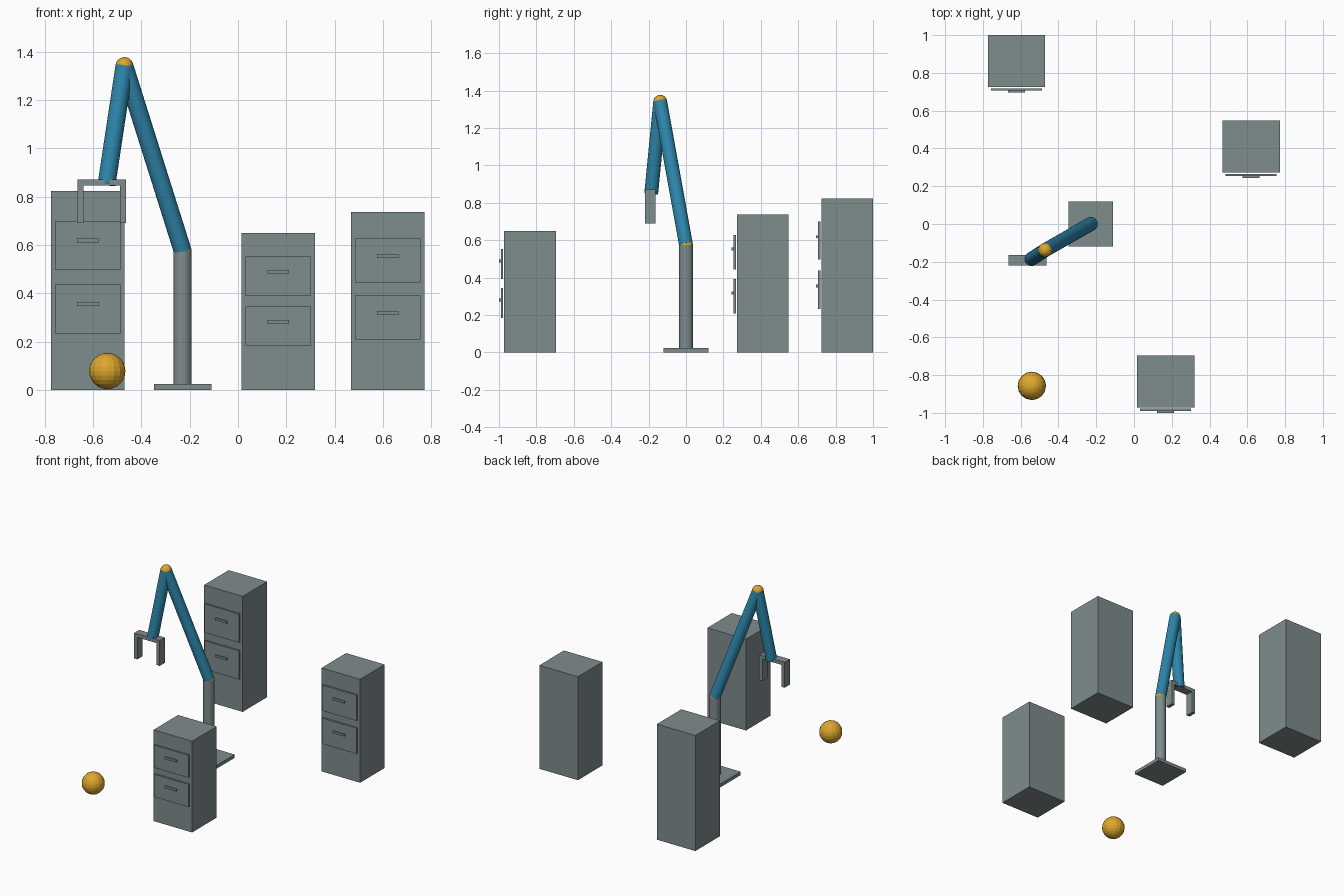
import bpy
from mathutils import Vector

if "Cube" in bpy.data.objects:
    bpy.data.objects.remove(bpy.data.objects["Cube"])


def material(name, rgb):
    m = bpy.data.materials.new(name)
    lin = [((c / 255 + 0.055) / 1.055) ** 2.4 for c in rgb]
    m.diffuse_color = (*lin, 1)
    m.use_nodes = True
    m.node_tree.nodes["Principled BSDF"].inputs["Base Color"].default_value = m.diffuse_color
    return m


GREY = material("steel grey", (127, 140, 141))
BLUE = material("arm blue", (46, 134, 171))
GOLD = material("gold", (222, 166, 44))


def finish(name, mat):
    ob = bpy.context.object
    ob.name = name
    ob.data.materials.append(mat)
    return ob


def box(name, x, y, z, mat=GREY):
    """Box given by its (low, high) range on each axis."""
    bpy.ops.mesh.primitive_cube_add(size=1, location=[(a + b) / 2 for a, b in (x, y, z)])
    ob = finish(name, mat)
    ob.scale = [b - a for a, b in (x, y, z)]
    return ob


def tube(name, start, end, r, mat):
    a, b = Vector(start), Vector(end)
    bpy.ops.mesh.primitive_cylinder_add(vertices=24, radius=r, depth=(b - a).length,
                                        location=(a + b) / 2)
    ob = finish(name, mat)
    ob.rotation_euler = (b - a).to_track_quat('Z', 'Y').to_euler()
    return ob


def ball(name, centre, r, mat=GOLD):
    bpy.ops.mesh.primitive_uv_sphere_add(segments=16, ring_count=12, radius=r, location=centre)
    return finish(name, mat)


# Filing cabinets: body, two drawer fronts floating just off it, and handles
def cabinet(name, cx, front, h):
    box(name + "_body", (cx - 0.152, cx + 0.152), (front, front + 0.276), (0, h))
    for level, zc in (("lower", 0.407), ("upper", 0.726)):
        z, hz = zc * h, (zc + 0.025) * h
        box(f"{name}_{level}_drawer", (cx - 0.135, cx + 0.135),
            (front - 0.018, front - 0.006), (z - 0.124 * h, z + 0.124 * h))
        box(f"{name}_{level}_handle", (cx - 0.045, cx + 0.045),
            (front - 0.028, front - 0.018), (hz - 0.0075, hz + 0.0075))


cabinet("tall_cabinet", -0.622, 0.724, 0.823)
cabinet("medium_cabinet", 0.62, 0.272, 0.737)
cabinet("short_cabinet", 0.167, -0.972, 0.65)

# Robot arm
R = 0.037
shoulder, elbow, wrist = (-0.229, 0, 0.575), (-0.47, -0.138, 1.34), (-0.544, -0.186, 0.85)
box("base_plate", (-0.348, -0.11), (-0.119, 0.119), (0, 0.024))
tube("column", (-0.229, 0, 0.02), shoulder, R, GREY)
ball("shoulder_joint", shoulder, R)
tube("upper_arm", shoulder, elbow, R, BLUE)
ball("elbow_joint", elbow, R)
tube("forearm", elbow, wrist, R, BLUE)

# Gripper
grip_y = (-0.22, -0.163)
box("gripper_bar", (-0.664, -0.463), grip_y, (0.846, 0.871))
for side, x in (("left", -0.664), ("right", -0.488)):
    box(side + "_finger", (x, x + 0.025), grip_y, (0.69, 0.847))

# Loose ball on the floor
ball("floor_ball", (-0.541, -0.857, 0.078), 0.075)
